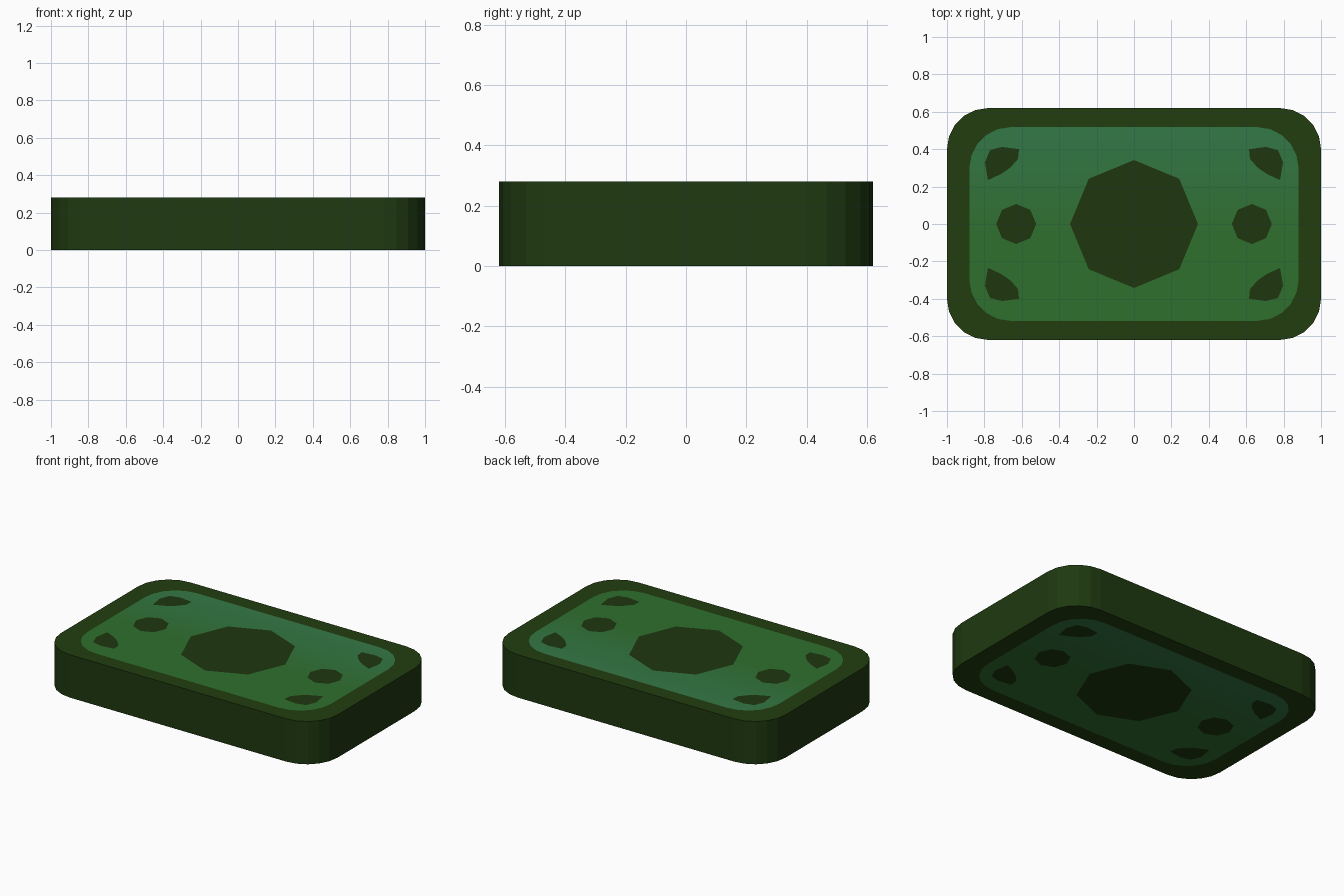
import bpy, bmesh, math
from mathutils import Vector

if "Cube" in bpy.data.objects:
    bpy.data.objects.remove(bpy.data.objects["Cube"])

H = 0.28


def mat(name, rgb):
    m = bpy.data.materials.new(name)
    m.diffuse_color = (*rgb, 1)
    m.use_nodes = True
    m.node_tree.nodes["Principled BSDF"].inputs["Base Color"].default_value = m.diffuse_color
    return m


def rounded(hx, hy, r, n=5):
    pts = []
    for k, (sx, sy) in enumerate([(1, 1), (-1, 1), (-1, -1), (1, -1)]):
        for i in range(n + 1):
            a = math.pi / 2 * (k + i / n)
            pts.append((sx * (hx - r) + r * math.cos(a), sy * (hy - r) + r * math.sin(a)))
    return pts


def octagon(cx, r):
    return [(cx + r * math.cos(i * math.pi / 4), r * math.sin(i * math.pi / 4)) for i in range(8)]


def fill(bm, loops, z):
    """Fill the area between an outer loop and its holes, facing away from the slab middle."""
    edges = []
    for loop in loops:
        vs = [bm.verts.new((x, y, z)) for x, y in loop]
        edges += [bm.edges.new((vs[i - 1], vs[i])) for i in range(len(vs))]
    up = Vector((0, 0, 1 if z > 0 else -1))
    bmesh.ops.triangle_fill(bm, edges=edges, use_beauty=True, normal=up)
    bm.normal_update()
    for f in bm.faces:
        if abs(f.normal.z) > 0.5 and abs(f.calc_center_median().z - z) < 1e-4 and f.normal.z * up.z < 0:
            f.normal_flip()


def finish(bm, name, mats):
    me = bpy.data.meshes.new(name)
    bm.to_mesh(me)
    bm.free()
    for m in mats:
        me.materials.append(m)
    ob = bpy.data.objects.new(name, me)
    bpy.context.collection.objects.link(ob)
    return ob


# outlines
outer = rounded(1, 0.62, 0.22)
inner = rounded(0.88, 0.518, 0.22)
corner = [(.615, .40), (.62, .348), (.663, .30), (.711, .267),
          (.781, .235), (.797, .33), (.77, .395), (.706, .412)]
marks = [octagon(0, 0.342), octagon(0.63, 0.107), octagon(-0.63, 0.107)]
marks += [[(sx * x, sy * y) for x, y in corner] for sx in (1, -1) for sy in (1, -1)]

dark = mat("dark_green", (0.016, 0.048, 0.0045))
mark_mat = mat("mark_green", (0.013, 0.038, 0.0045))
side_mat = mat("side_green", (0.013, 0.041, 0.005))

# slab edge wall and flat borders
bm = bmesh.new()
for z in (0, H):
    fill(bm, [outer, inner], z)
low = [bm.verts.new((x, y, 0)) for x, y in outer]
top = [bm.verts.new((x, y, H)) for x, y in outer]
for i in range(len(outer)):
    f = bm.faces.new((low[i - 1], low[i], top[i], top[i - 1]))
    f.material_index = 1
bmesh.ops.remove_doubles(bm, verts=bm.verts, dist=1e-5)
finish(bm, "bundle_body", [dark, side_mat])

# printed panels, shaded from green to teal toward the back
N = 10
c0, c1 = (0.029, 0.16, 0.027), (0.034, 0.19, 0.062)
bands = [mat(f"panel_green_{i}", [a + (b - a) * i / (N - 1) for a, b in zip(c0, c1)])
         for i in range(N)]
bm = bmesh.new()
for z in (0, H):
    fill(bm, [inner] + marks, z)
y0, y1 = -0.1, 0.518
for i in range(1, N):
    bmesh.ops.bisect_plane(bm, geom=bm.verts[:] + bm.edges[:] + bm.faces[:],
                           plane_co=(0, y0 + (y1 - y0) * i / N, 0), plane_no=(0, 1, 0))
for f in bm.faces:
    t = (f.calc_center_median().y - y0) / (y1 - y0)
    f.material_index = max(0, min(N - 1, int(t * N)))
finish(bm, "printed_panels", bands)

# printed marks, flush with the panels
bm = bmesh.new()
for z in (0, H):
    for m in marks:
        fill(bm, [m], z)
finish(bm, "printed_marks", [mark_mat])
